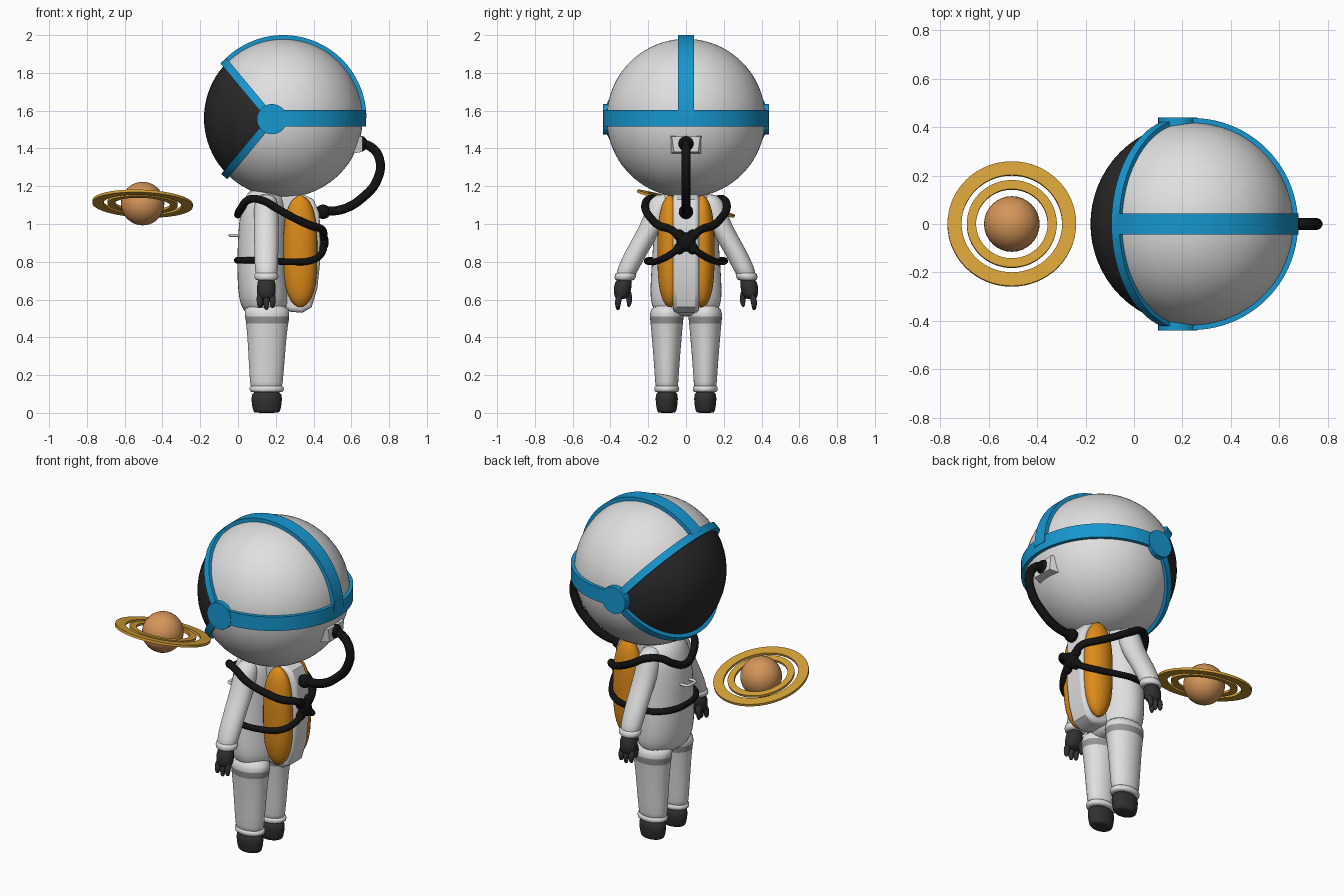
import bpy, bmesh, math
from mathutils import Vector, Matrix

if "Cube" in bpy.data.objects:
    bpy.data.objects.remove(bpy.data.objects["Cube"])


def material(name, *rgb):
    m = bpy.data.materials.new(name)
    m.use_nodes = True
    m.diffuse_color = (*rgb, 1)
    m.node_tree.nodes["Principled BSDF"].inputs["Base Color"].default_value = (*rgb, 1)
    return m


WHITE = material("suit white", .74, .74, .74)
GREY = material("stripe grey", .30, .30, .30)
VISOR = material("visor black", .022, .022, .022)
RUBBER = material("strap black", .006, .006, .006)
GLOVE = material("glove charcoal", .03, .03, .03)
BLUE = material("trim blue", .008, .31, .63)
ORANGE = material("tank orange", .72, .26, .01)
PLANET = material("planet tan", .66, .30, .10)
RING = material("ring gold", .68, .36, .04)


def finish(name, bm, *mats, subsurf=False, angle=40):
    bmesh.ops.recalc_face_normals(bm, faces=bm.faces)
    me = bpy.data.meshes.new(name)
    bm.to_mesh(me)
    bm.free()
    for m in mats:
        me.materials.append(m)
    me.polygons.foreach_set("use_smooth", [True] * len(me.polygons))
    me.set_sharp_from_angle(angle=math.radians(angle))
    ob = bpy.data.objects.new(name, me)
    bpy.context.collection.objects.link(ob)
    if subsurf:
        ob.modifiers.new("smooth", 'SUBSURF').levels = 1
        ob.modifiers["smooth"].render_levels = 1
    return ob


def ball(name, loc, size, mat):
    bm = bmesh.new()
    bmesh.ops.create_uvsphere(bm, u_segments=32, v_segments=20, radius=1)
    bmesh.ops.scale(bm, vec=size, verts=bm.verts)
    bmesh.ops.translate(bm, vec=loc, verts=bm.verts)
    return finish(name, bm, mat)


def loft(name, rings, *mats, rule=None, subsurf=True, segs=20):
    """Skin of ellipses, each (x, y, z, radius x, radius y)."""
    bm = bmesh.new()
    loops = []
    for x, y, z, rx, ry in rings:
        turn = [2 * math.pi * i / segs for i in range(segs)]
        loops.append([bm.verts.new((x + rx * math.cos(a), y + ry * math.sin(a), z)) for a in turn])
    for a, b in zip(loops, loops[1:]):
        for i in range(segs):
            j = (i + 1) % segs
            bm.faces.new((a[i], a[j], b[j], b[i]))
    bm.faces.new(loops[0])
    bm.faces.new(loops[-1])
    if rule:
        for f in bm.faces:
            f.material_index = rule(f.calc_center_median())
    return finish(name, bm, *mats, subsurf=subsurf, angle=80)


def tube(name, pts, radius, mat):
    cu = bpy.data.curves.new(name, 'CURVE')
    cu.dimensions = '3D'
    cu.bevel_depth, cu.bevel_resolution, cu.resolution_u = radius, 3, 8
    cu.use_fill_caps = True
    sp = cu.splines.new('BEZIER')
    sp.bezier_points.add(len(pts) - 1)
    for p, co in zip(sp.bezier_points, pts):
        p.co = co
        p.handle_left_type = p.handle_right_type = 'AUTO'
    tmp = bpy.data.objects.new(name + " path", cu)
    bpy.context.collection.objects.link(tmp)
    bm = bmesh.new()
    bm.from_mesh(bpy.data.meshes.new_from_object(tmp))
    bpy.data.objects.remove(tmp)
    for f in bm.faces:
        f.material_index = 0
    return finish(name, bm, mat, angle=60)


def band(name, centre, u, v, r_in, r_out, width, start, end, mat, steps=48):
    """Rectangular strip swept along an arc in the plane of u and v (degrees)."""
    bm = bmesh.new()
    c, u, v = Vector(centre), Vector(u).normalized(), Vector(v).normalized()
    n = u.cross(v) * width / 2
    rows = []
    for i in range(steps + 1):
        t = math.radians(start + (end - start) * i / steps)
        d = u * math.cos(t) + v * math.sin(t)
        rows.append([bm.verts.new(c + d * r + n * s)
                     for r, s in ((r_in, -1), (r_out, -1), (r_out, 1), (r_in, 1))])
    for a, b in zip(rows, rows[1:]):
        for i in range(4):
            j = (i + 1) % 4
            bm.faces.new((a[i], a[j], b[j], b[i]))
    if end - start < 360:
        bm.faces.new(rows[0])
        bm.faces.new(rows[-1])
    else:
        bmesh.ops.remove_doubles(bm, verts=bm.verts, dist=1e-5)
    return finish(name, bm, mat)


# Helmet: sphere cut by two planes, the wedge between them is the visor
C, H, R = Vector((.24, 0, 1.56)), Vector((.18, 0, 1.555)), .42
bm = bmesh.new()
bmesh.ops.create_uvsphere(bm, u_segments=64, v_segments=40, radius=R,
                          matrix=Matrix.Translation(C))
edges = [Vector((-.64, 0, s * .77)) for s in (1, -1)]
normals = [Vector((.77, 0, s * .64)).normalized() for s in (1, -1)]
for n in normals:
    bmesh.ops.bisect_plane(bm, geom=bm.verts[:] + bm.edges[:] + bm.faces[:], plane_co=H, plane_no=n)
for f in bm.faces:
    p = f.calc_center_median() - H
    f.material_index = int(all(p.dot(n) < 0 for n in normals))
finish("helmet", bm, WHITE, VISOR)

# Blue trim around visor, over the crown and around the back
for label, d, n in zip(("upper", "lower"), edges, normals):
    d = d.normalized()
    off = (C - H).dot(n)
    r = math.sqrt(R * R - off * off)
    band(label + "_visor_trim", H + d * (C - H).dot(d), d, (0, 1, 0),
         r - .02, r + .02, .042, -94, 94, BLUE)
band("crown_trim", C, (1, 0, 0), (0, 0, 1), .40, .44, .085, 0, 136, BLUE)
band("back_trim", C, (1, 0, 0), (0, 1, 0), .40, .438, .085, -98, 98, BLUE)
for s, side in ((1, "left"), (-1, "right")):
    band(side + "_hinge_disc", H + Vector((0, s * .415, 0)), (1, 0, 0), (0, 0, 1),
         .001, .08, .05, 0, 360, BLUE, 32)

# Air socket and hose
bm = bmesh.new()
bmesh.ops.create_cube(bm, size=1)
for v in bm.verts:
    outer = v.co.x > 0
    v.co = (.66 if outer else .57, v.co.y * (.15 if outer else .21) * (1 if v.co.z > 0 else .85),
            1.422 + v.co.z * (.08 if outer else .11))
finish("air_socket", bm, WHITE, angle=20)
tube("air_hose", [(.63, 0, 1.425), (.70, 0, 1.41), (.75, 0, 1.34), (.735, 0, 1.23),
                  (.66, 0, 1.14), (.56, 0, 1.08), (.42, 0, 1.065)], .025, RUBBER)
ball("hose_top_collar", (.655, 0, 1.425), (.03, .04, .04), RUBBER)
ball("hose_bottom_collar", (.45, 0, 1.065), (.04, .038, .038), RUBBER)

# Torso
loft("torso", [(.15, 0, .51, .08, .12), (.145, 0, .54, .12, .175), (.14, 0, .60, .137, .193),
               (.13, 0, .70, .135, .19), (.128, 0, .82, .133, .182), (.13, 0, .95, .132, .172),
               (.135, 0, 1.06, .125, .165), (.14, 0, 1.13, .112, .145),
               (.15, 0, 1.20, .08, .09)], WHITE)

for s, side in ((1, "left"), (-1, "right")):
    y = s * .102
    # Legs and boots
    loft(side + "_leg", [(.15, y, .11, .082, .058), (.15, y, .15, .087, .061),
                         (.152, y, .28, .097, .07), (.153, y, .40, .104, .08),
                         (.155, y, .487, .115, .088), (.155, y, .49, .116, .089),
                         (.154, y, .515, .119, .09), (.154, y, .518, .119, .09),
                         (.15, y * .95, .58, .12, .085)], WHITE, GREY,
         rule=lambda p: int(.488 < p.z < .516))
    loft(side + "_boot", [(.152, y, 0, .06, .042), (.152, y, .004, .07, .05),
                          (.152, y, .03, .078, .056), (.152, y, .075, .083, .061),
                          (.152, y, .12, .08, .058)], GLOVE)
    loft(side + "_ankle_cuff", [(.152, y, .108, .075, .055), (.152, y, .112, .092, .067),
                                (.152, y, .138, .094, .068), (.152, y, .146, .08, .058)], WHITE)
    # Arms and gloves
    loft(side + "_arm", [(.15, s * .11, 1.16, .03, .04), (.15, s * .125, 1.13, .06, .07),
                         (.15, s * .145, 1.07, .068, .07), (.15, s * .18, .99, .067, .066),
                         (.15, s * .235, .90, .065, .062), (.15, s * .285, .81, .064, .061),
                         (.15, s * .318, .735, .06, .055), (.15, s * .32, .72, .05, .045)], WHITE)
    loft(side + "_wrist_cuff", [(.15, s * .325, .70, .045, .04), (.15, s * .325, .705, .064, .056),
                                (.15, s * .318, .738, .067, .06), (.15, s * .317, .746, .05, .045)], WHITE)
    loft(side + "_palm", [(.15, s * .325, .72, .042, .04), (.15, s * .335, .67, .052, .05),
                          (.15, s * .34, .625, .05, .042), (.15, s * .345, .60, .04, .028)], GLOVE)
    for i, x in enumerate((.115, .15, .183)):
        tip = .56 if i != 1 else .55
        loft(f"{side}_finger_{i + 1}", [(x, s * .345, .635, .018, .02), (x, s * .362, .59, .018, .018),
                                        (x, s * .36, tip, .012, .012), (x, s * .36, tip - .005, .005, .005)],
             GLOVE, segs=10)
    loft(side + "_thumb", [(.13, s * .315, .66, .022, .022), (.125, s * .298, .61, .018, .018),
                           (.125, s * .302, .57, .012, .012), (.125, s * .303, .56, .005, .005)], GLOVE, segs=10)
    # Orange tanks with rounded ends
    rings = []
    for i in range(21):
        t = -math.cos(math.pi * i / 20)
        k = max(.02, 1 - abs(t) ** 3) ** .5
        rings.append((.33, s * .085, .855 + .295 * t, .09 * k, .066 * k))
    loft(side + "_tank", rings, ORANGE, subsurf=False, segs=28)

# Backpack shell between the tanks
bm = bmesh.new()
outline = [(.22, .56), (.28, .535), (.34, .53), (.39, .56), (.42, .66), (.435, .80), (.438, .95),
           (.43, 1.06), (.40, 1.13), (.34, 1.16), (.22, 1.16)]
face = bm.faces.new([bm.verts.new((x, -.07, z)) for x, z in outline])
ext = bmesh.ops.extrude_face_region(bm, geom=[face])["geom"]
bmesh.ops.translate(bm, vec=(0, .14, 0), verts=[g for g in ext if isinstance(g, bmesh.types.BMVert)])
pack = finish("backpack", bm, WHITE)
bev = pack.modifiers.new("round", 'BEVEL')
bev.width, bev.segments = .022, 3
bev.limit_method, bev.angle_limit = 'ANGLE', math.radians(50)


def both_sides(pts):
    return pts + [(x, -y, z) for x, y, z in reversed(pts[:-1])]


# Harness straps, knot and chest handle
tube("shoulder_strap", both_sides([(.455, .02, .92), (.445, .08, .97), (.39, .14, .99), (.30, .185, 1.03),
                                   (.21, .215, 1.08), (.13, .205, 1.125), (.06, .165, 1.13),
                                   (.015, .09, 1.08), (0, 0, 1.05)]), .021, RUBBER)
tube("waist_strap", both_sides([(.455, .02, .89), (.44, .08, .84), (.38, .15, .805), (.28, .19, .80),
                                (.17, .205, .805), (.07, .178, .808), (.01, .10, .808),
                                (-.003, 0, .808)]), .018, RUBBER)
ball("harness_knot", (.45, 0, .905), (.03, .05, .05), RUBBER)
for i in range(4):
    a = math.radians(45 + 90 * i)
    ball(f"knot_lobe_{i + 1}", (.445, .05 * math.cos(a), .905 + .05 * math.sin(a)), (.026, .03, .03), RUBBER)
tube("chest_handle", [(.01, -.04, .94), (-.035, -.035, .94), (-.042, 0, .94),
                      (-.035, .035, .94), (.01, .04, .94)], .008, WHITE)

# Floating ringed planet
P = Vector((-.505, 0, 1.108))
ball("planet", P, (.115, .115, .115), PLANET)
for name, r_in, r_out in (("outer_ring", .208, .266), ("inner_ring", .148, .186)):
    band(name, P, (1, 0, -.04), (0, 1, -.26), r_in, r_out, .014, 0, 360, RING, 64)
